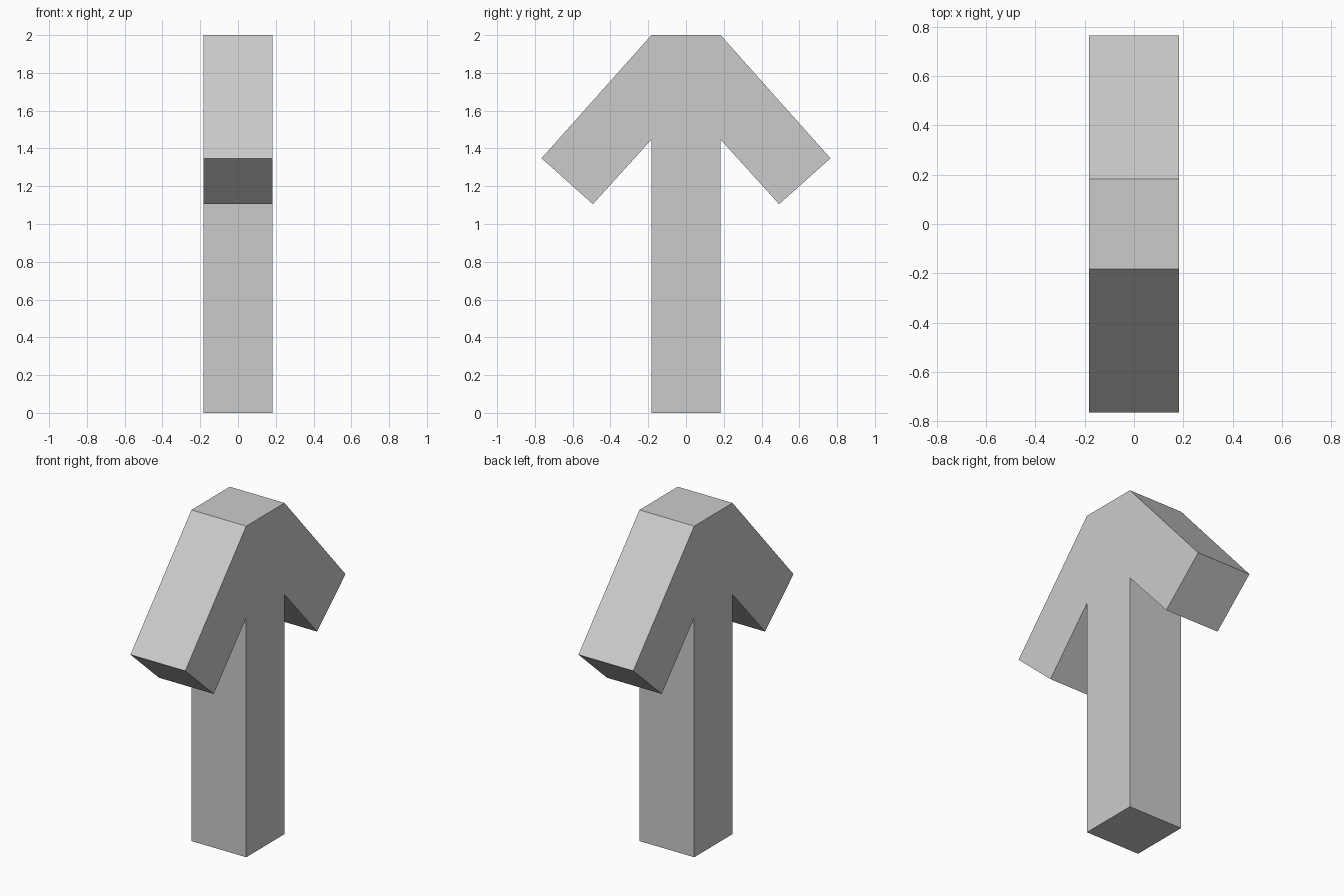
import bpy, bmesh

if "Cube" in bpy.data.objects:
    bpy.data.objects.remove(bpy.data.objects["Cube"])

HALF = 0.183  # half thickness of the shaft and arms

# Right half of the arrow outline (y, z), mirrored to close the loop
half = [(HALF, 0), (HALF, 1.447), (0.493, 1.105), (0.765, 1.348), (HALF, 2)]
outline = half + [(-y, z) for y, z in reversed(half)]

# Arrow solid: one profile extruded along x
bm = bmesh.new()
face = bm.faces.new([bm.verts.new((-HALF, y, z)) for y, z in outline])
ext = bmesh.ops.extrude_face_region(bm, geom=[face], use_keep_orig=True)
verts = [g for g in ext["geom"] if isinstance(g, bmesh.types.BMVert)]
bmesh.ops.translate(bm, verts=verts, vec=(2 * HALF, 0, 0))
bmesh.ops.recalc_face_normals(bm, faces=bm.faces)

mesh = bpy.data.meshes.new("up_arrow")
bm.to_mesh(mesh)
bm.free()
bpy.context.collection.objects.link(bpy.data.objects.new("up_arrow", mesh))
